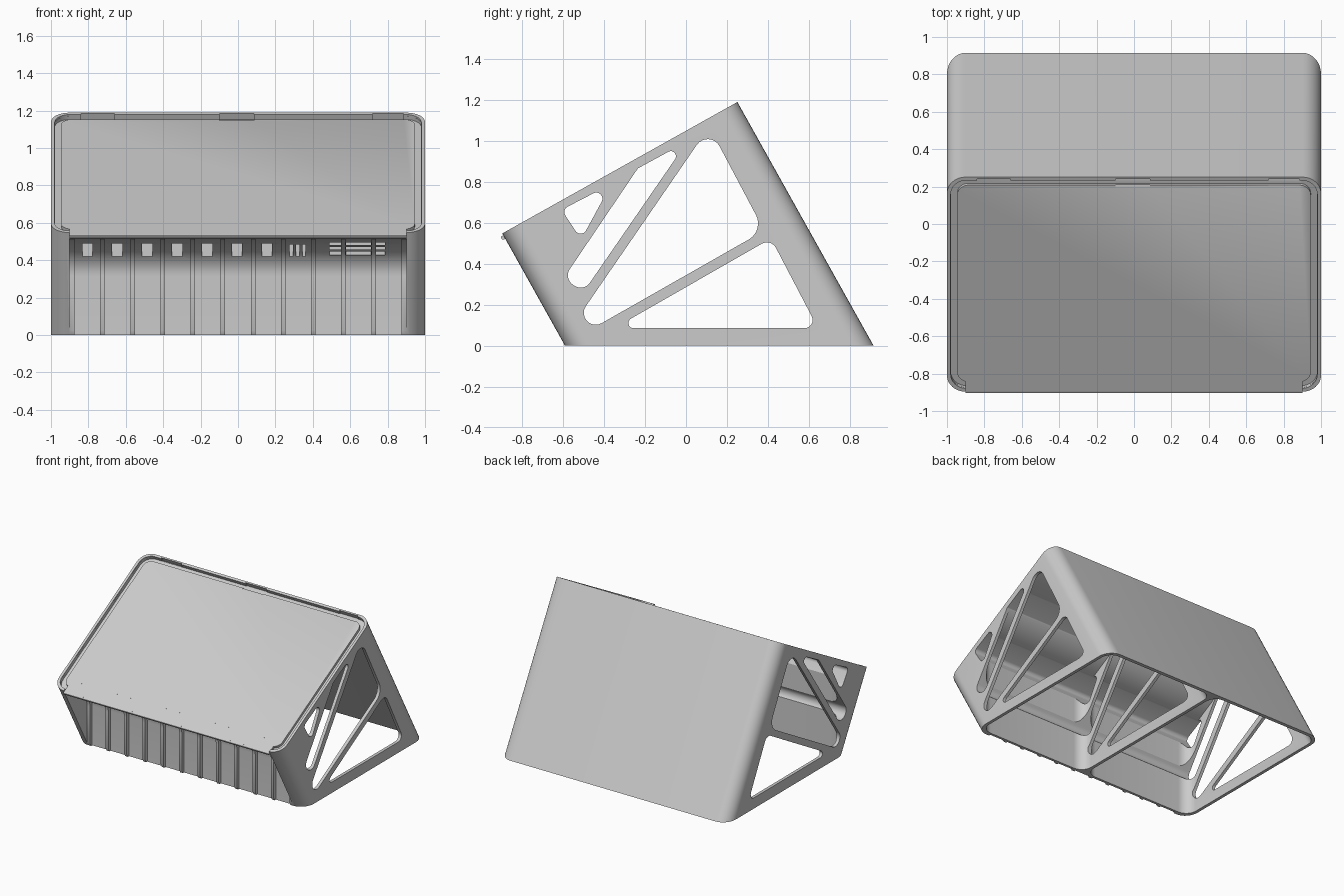
import bpy, bmesh, math
from mathutils import Vector

if "Cube" in bpy.data.objects:
    bpy.data.objects.remove(bpy.data.objects["Cube"])

TILT = math.radians(29.2)
C, S = math.cos(TILT), math.sin(TILT)
Y0, Z0, LEN = -0.91, 0.54, 1.33      # front edge and length of the sloped top
FRONT = 0.015                        # shell front sits behind the lip

grey = bpy.data.materials.new("plain grey")
grey.diffuse_color = (0.6, 0.6, 0.6, 1)
grey.use_nodes = True
grey.node_tree.nodes["Principled BSDF"].inputs["Base Color"].default_value = grey.diffuse_color


def tilted(x, v, w):
    """x across, v up the slope, w outward from the sloped top."""
    return (x, Y0 + v * C - w * S, Z0 + v * S + w * C)


def slope_side(v, w, x):
    return tilted(x, v, w)


def sideways(y, z, x):
    return (x, y, z)


def upright(x, y, z):
    return (x, y, z)


def prism(name, pts, lo, hi, place):
    bm = bmesh.new()
    a = [bm.verts.new(place(p[0], p[1], lo)) for p in pts]
    b = [bm.verts.new(place(p[0], p[1], hi)) for p in pts]
    n = len(pts)
    bm.faces.new(a)
    bm.faces.new(b[::-1])
    for i in range(n):
        bm.faces.new((a[i], b[i], b[(i + 1) % n], a[(i + 1) % n]))
    bmesh.ops.recalc_face_normals(bm, faces=bm.faces)
    me = bpy.data.meshes.new(name)
    bm.to_mesh(me)
    bm.free()
    me.materials.append(grey)
    ob = bpy.data.objects.new(name, me)
    bpy.context.collection.objects.link(ob)
    return ob


def fillet(corners, radii, steps=8):
    """Round each corner of a polygon."""
    out, n = [], len(corners)
    for i, r in enumerate(radii):
        p = Vector(corners[i])
        d1 = (Vector(corners[i - 1]) - p).normalized()
        d2 = (Vector(corners[(i + 1) % n]) - p).normalized()
        half = d1.angle(d2) / 2
        mid = p + (d1 + d2).normalized() * (r / math.sin(half))
        s = p + d1 * (r / math.tan(half)) - mid
        e = p + d2 * (r / math.tan(half)) - mid
        sweep = math.atan2(s.x * e.y - s.y * e.x, s.dot(e))
        for k in range(steps + 1):
            t = sweep * k / steps
            out.append((mid.x + s.x * math.cos(t) - s.y * math.sin(t),
                        mid.y + s.x * math.sin(t) + s.y * math.cos(t)))
    return out


def rect(a, b, c, d):
    return [(a, c), (b, c), (b, d), (a, d)]


def rounded(inset, r):
    h = 1 - inset
    return fillet(rect(-h, h, FRONT + inset, LEN - inset), [r] * 4)


def cut(target, cutter, how='DIFFERENCE'):
    m = target.modifiers.new("cut", 'BOOLEAN')
    m.operation, m.solver, m.object = how, 'EXACT', cutter
    bpy.context.view_layer.objects.active = target
    bpy.ops.object.modifier_apply(modifier=m.name)
    bpy.data.objects.remove(cutter, do_unlink=True)


def scoop(y_wall, z_top, z_mid=0.315):
    """Vertical wall that curves forward under the front lip."""
    yc = -0.88
    arc = [(yc + (y_wall - yc) * math.cos(t), z_mid + (z_top - z_mid) * math.sin(t))
           for t in [math.pi / 2 * k / 14 for k in range(15)]]
    return [(-1.2, -0.2), (y_wall, -0.2)] + arc + [(-1.2, z_top)]


# Main shell with a flat base
body = prism("stand_body", rounded(0, 0.1), -2, 0, tilted)
cut(body, prism("ground_cut", rect(-4, 4, -4, 0), -3, 3, sideways))

# Two hollow cells with rounded corners, either side of a middle partition
for x1, x2 in ((-0.975, -0.0125), (0.0125, 0.975)):
    cell = prism("cell", fillet(rect(x1, x2, FRONT + 0.025, LEN - 0.025), [0.08] * 4),
                 -2.2, -0.05, tilted)
    cut(cell, prism("cell_plan", fillet(rect(x1 - 0.0005, x2 + 0.0005, -0.557, 3),
                                        [0.09, 0.09, 0.05, 0.05]), -2, 3, upright), 'INTERSECT')
    cut(body, cell)

# Shallow tray on the sloped top, open at the front, with a groove around it
cut(body, prism("tray", rounded(0.02, 0.085), -0.01, 0.2, tilted))
cut(body, prism("tray_front", rect(-0.9, 0.9, -0.1, 0.12), -0.0101, 0.2, tilted))
groove = prism("groove", rounded(0.0205, 0.085), -0.03, 0.1, tilted)
cut(groove, prism("groove_core", rounded(0.055, 0.06), -0.2, 0.2, tilted))
cut(groove, prism("groove_gap", rect(-0.9, 0.9, -0.1, 0.12), -0.2, 0.2, tilted))
cut(body, groove)

# Scooped front with upright ribs between bays
cut(body, prism("front_scoop", scoop(-0.605, 0.513), -0.9, 0.9, sideways))
PITCH = 0.161
for i in range(11):
    x = -0.8855 + PITCH * i
    cut(body, prism("bay", scoop(-0.577, 0.516), x + 0.012, x + PITCH - 0.012, sideways))

# Front pockets: square windows, upright slots, level slots broken by the ribs
pockets = [(x - 0.0275, x + 0.0275, 0.42, 0.49)
           for x in (-0.805 + 0.16 * i for i in range(7))]
pockets += [(x - 0.0085, x + 0.0085, 0.42, 0.485)
            for x in (0.285 + 0.034 * i for i in range(3))]
pockets += [(x1, x2, z, z + h) for x1, x2 in ((0.49, 0.5505), (0.5765, 0.7115), (0.7375, 0.785))
            for z, h in ((0.39, 0.025), (0.428, 0.018), (0.456, 0.014), (0.48, 0.014))]
for x1, x2, z1, z2 in pockets:
    cut(body, prism("pocket", rect(-0.95, -0.62, z1, z2), x1, x2, sideways))

# Rounded truss holes through both sides and the partition
holes = [
    ([(0.1135, 1.068), (0.382, 0.561), (-0.632, -0.016)], [0.065, 0.09, 0.058]),
    ([(-0.598, 0.328), (-0.5, 0.262), (0.006, 0.996), (-0.235, 0.865)],
     [0.055, 0.055, 0.025, 0.01]),
    ([(-0.607, 0.663), (-0.365, 0.788), (-0.512, 0.518)], [0.03, 0.03, 0.03]),
    ([(-0.35, 0.085), (0.644, 0.085), (0.415, 0.523)], [0.025, 0.04, 0.05]),
]
for corners, radii in holes:
    cut(body, prism("truss_hole", fillet(corners, radii), -1.5, 1.5, sideways))

# Ramped finger notches along the top edge of the tray
for x1, x2, v in ((-0.84, -0.66, 1.285), (-0.1, 0.085, 1.258), (0.72, 0.885, 1.27)):
    cut(body, prism("notch", [(v, -0.009), (1.318, -0.036), (1.318, 0.05), (v, 0.05)],
                    x1, x2, slope_side))

# Thin lip carrying the tray floor past the shell front
lip = prism("front_lip", fillet(rect(0, 0.06, -0.03, -0.0102),
                                [0.009, 0.002, 0.002, 0.004], 4), -0.9, 0.9, slope_side)

# Smooth rounded corners, crisp edges
for ob in (body, lip):
    bpy.ops.object.select_all(action='DESELECT')
    ob.select_set(True)
    bpy.context.view_layer.objects.active = ob
    bpy.ops.object.shade_smooth_by_angle(angle=math.radians(30))
